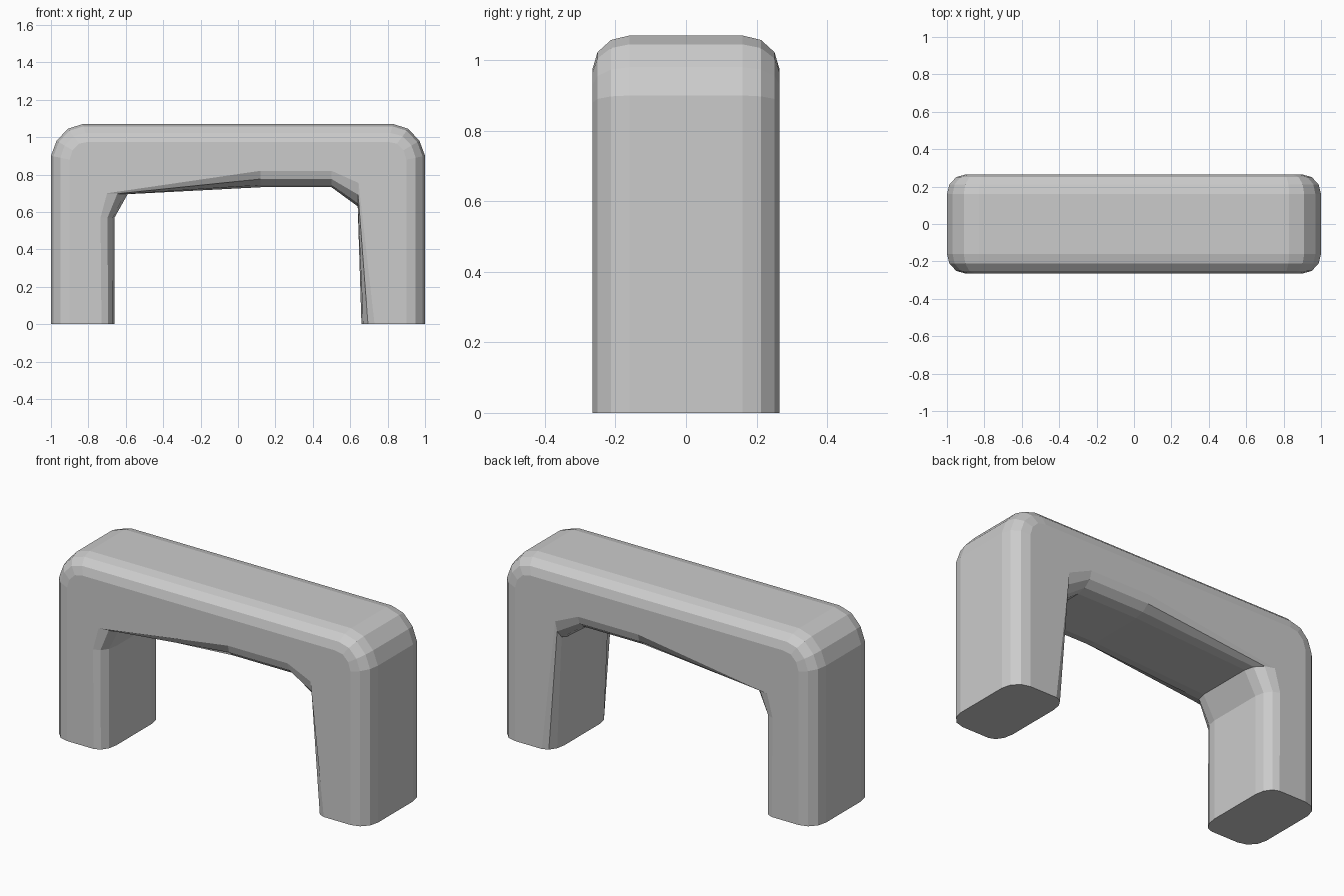
import bpy, bmesh, math

if "Cube" in bpy.data.objects:
    bpy.data.objects.remove(bpy.data.objects["Cube"])

HALF, FLAT = 0.265, 0.16   # half depth, and half depth of the flat centre strip

# Stations along the arch, each an (x, z) point on:
# outer outline, outer side edge, inner outline, inner side edge
stations = [
    ((-1, 0),        (-.90, 0),    (-.66, 0),   (-.73, 0)),
    ((-1, .57),      (-.90, .57),  (-.66, .57), (-.735, .57)),
    ((-1, .90),      (-.90, .88),  (-.59, .695), (-.70, .70)),
    ((-.97, .98),    (-.885, .93), (-.59, .695), (-.70, .70)),
    ((-.91, 1.045),  (-.85, .965), (-.59, .695), (-.70, .70)),
    ((-.83, 1.07),   (-.80, .975), (-.59, .695), (-.70, .70)),
    ((.12, 1.07),    (.12, .975),  (.12, .732), (.12, .82)),
    ((.50, 1.07),    (.50, .975),  (.50, .732), (.50, .82)),
    ((.83, 1.07),    (.80, .975),  (.50, .732), (.50, .82)),
    ((.91, 1.045),   (.85, .965),  (.64, .63),  (.645, .755)),
    ((.97, .98),     (.885, .93),  (.64, .63),  (.645, .755)),
    ((1, .90),       (.90, .88),   (.64, .63),  (.645, .755)),
    ((1, 0),         (.90, 0),     (.66, 0),    (.73, 0)),
]


def rounded_edge(flat, side):
    """Quarter-round from the flat strip to the side face, in three facets."""
    pts = []
    for a in (0, 30, 60, 90):
        s, c = math.sin(math.radians(a)), math.cos(math.radians(a))
        pts.append((side[0] + (flat[0] - side[0]) * c,
                    FLAT + (HALF - FLAT) * s,
                    side[1] + (flat[1] - side[1]) * c))
    return pts


# Loft rounded cross-sections along the arch
bm = bmesh.new()
rings = []
for outer, outer_side, inner, inner_side in stations:
    half = rounded_edge(outer, outer_side) + rounded_edge(inner, inner_side)[::-1]
    ring = half + [(x, -y, z) for x, y, z in half[::-1]]
    rings.append([bm.verts.new(p) for p in ring])

n = len(rings[0])
for a, b in zip(rings, rings[1:]):
    for i in range(n):
        j = (i + 1) % n
        bm.faces.new((a[i], a[j], b[j], b[i]))
bm.faces.new(rings[0])
bm.faces.new(rings[-1])

# Merge shared inner corner points and tidy the surface
bmesh.ops.remove_doubles(bm, verts=bm.verts, dist=0.0005)
bmesh.ops.recalc_face_normals(bm, faces=bm.faces)

mesh = bpy.data.meshes.new("arch_body")
bm.to_mesh(mesh)
bm.free()
arch = bpy.data.objects.new("arch_body", mesh)
bpy.context.collection.objects.link(arch)
